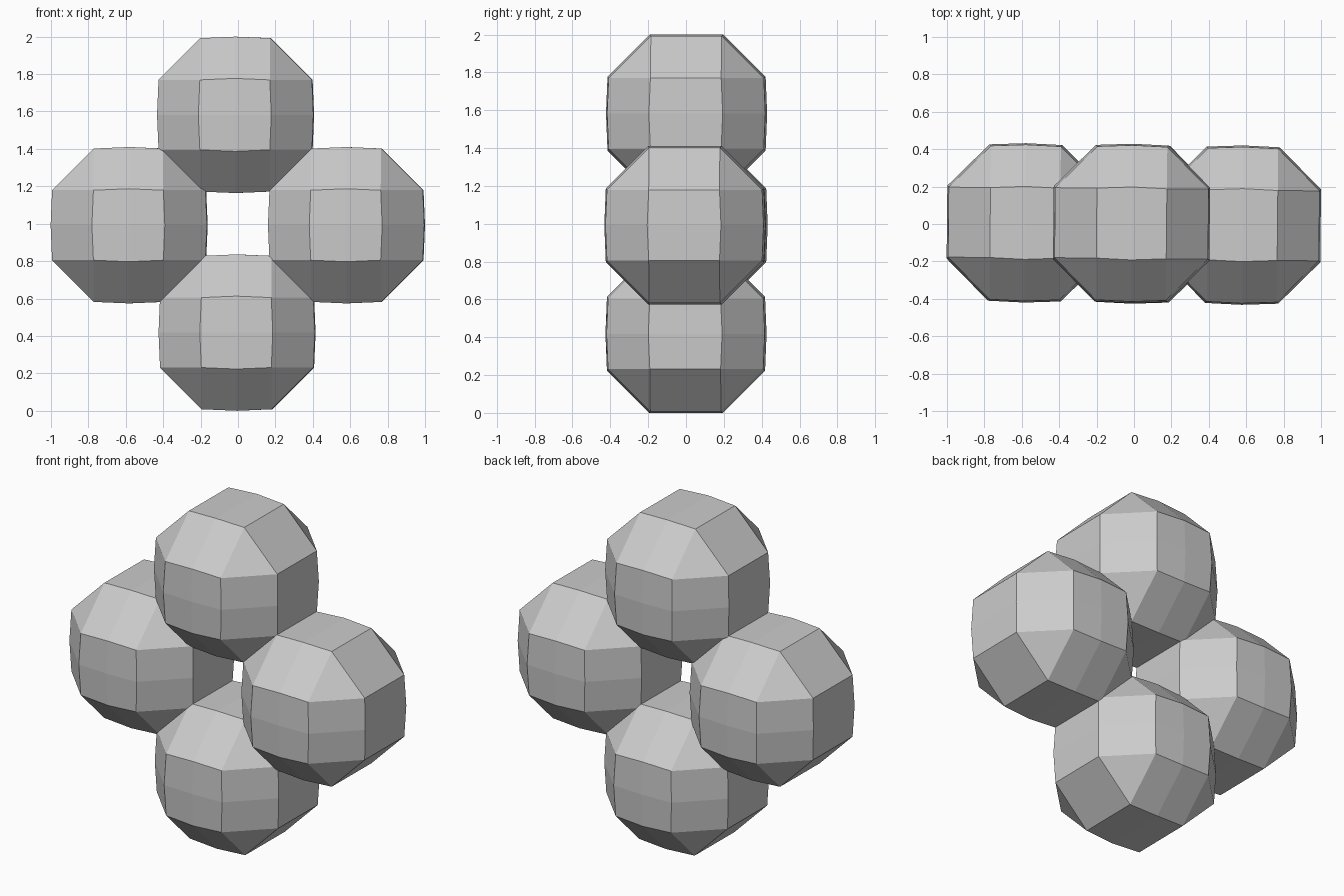
import bpy
import bmesh
from itertools import product
from mathutils import Matrix

cube = bpy.data.objects.get("Cube")
if cube:
    bpy.data.objects.remove(cube, do_unlink=True)

# Single plain grey for all parts
grey = bpy.data.materials.new("plain grey")
grey.use_nodes = True
colour = (0.6, 0.6, 0.6, 1)
grey.diffuse_color = colour
grey.node_tree.nodes["Principled BSDF"].inputs["Base Color"].default_value = colour

INNER, OUTER, BULGE = 0.187, 0.41, 0.008


def lobe_points():
    """Chamfered block corners, plus middle points that bow the x and z edges."""
    a, b, d = INNER, OUTER, BULGE
    corners = [(a, a, b), (a, b, a), (b, a, a)]
    x_mids = [(0, a + d, b + d), (0, b + d, a + d)]
    z_mids = [(a + d, b + d, 0), (b + d, a + d, 0)]
    centre = [(0, b + 2 * d, 0)]
    return {tuple(s * v for s, v in zip(signs, p))
            for p in corners + x_mids + z_mids + centre
            for signs in product((-1, 1), repeat=3)}


def make_lobe(name, location):
    bm = bmesh.new()
    for p in sorted(lobe_points()):
        bm.verts.new(p)
    bmesh.ops.convex_hull(bm, input=bm.verts[:])
    # Merge flat triangles back into clean panels
    bmesh.ops.dissolve_limit(bm, angle_limit=0.015, verts=bm.verts[:], edges=bm.edges[:])
    bmesh.ops.recalc_face_normals(bm, faces=bm.faces[:])
    bm.transform(Matrix.Rotation(-0.01, 4, 'Z'))
    mesh = bpy.data.meshes.new(name)
    bm.to_mesh(mesh)
    bm.free()
    mesh.materials.append(grey)
    obj = bpy.data.objects.new(name, mesh)
    obj.location = location
    bpy.context.collection.objects.link(obj)


# Four lobes arranged in an upright diamond
make_lobe("top_lobe", (-0.013, 0.003, 1.582))
make_lobe("bottom_lobe", (-0.005, 0, 0.418))
make_lobe("right_lobe", (-0.582, 0.006, 0.992))
make_lobe("left_lobe", (0.58, -0.006, 0.992))
